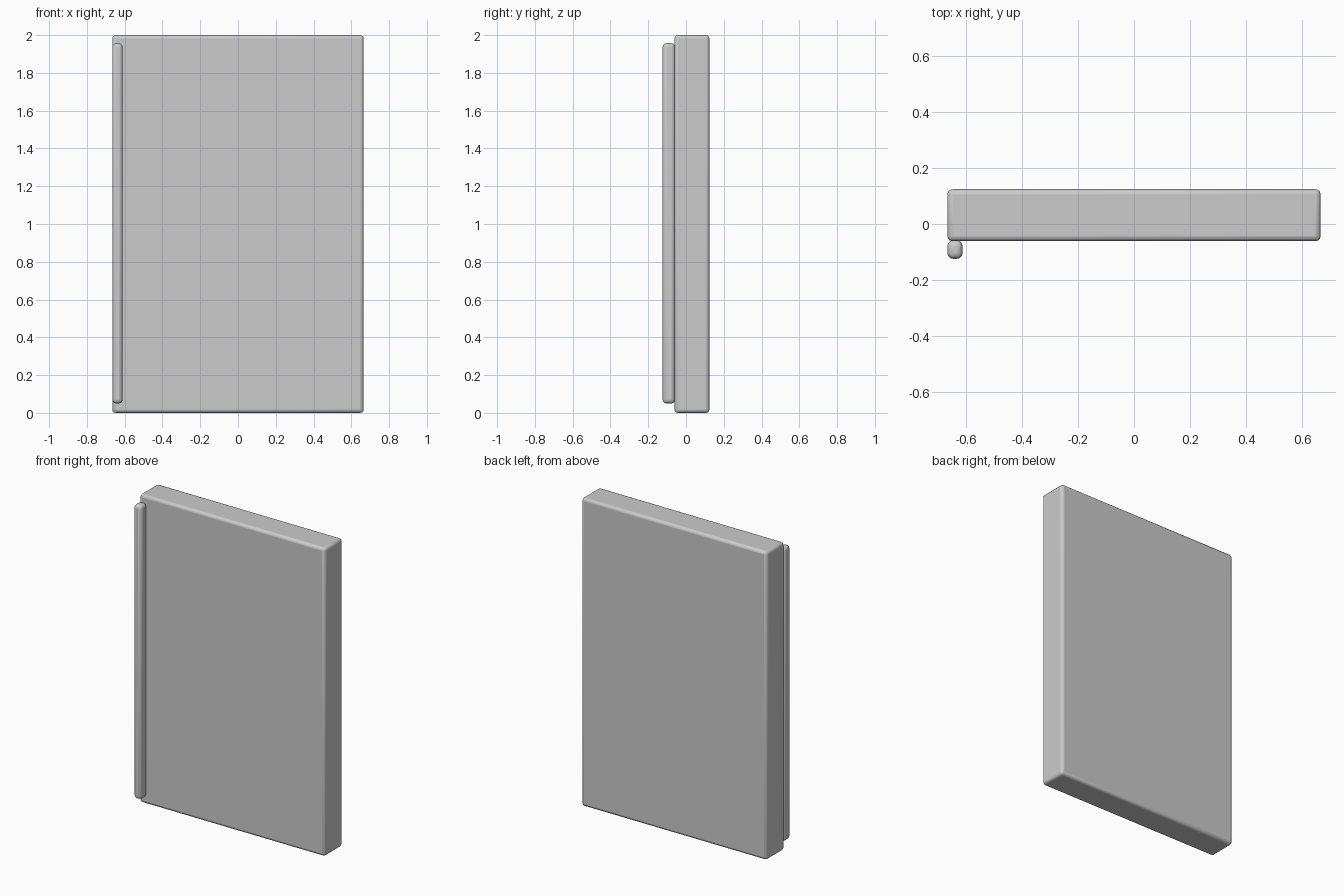
import bpy

if "Cube" in bpy.data.objects:
    bpy.data.objects.remove(bpy.data.objects["Cube"])


def rounded_box(name, lo, hi, radius, segments):
    """Box between two corners with rounded edges."""
    centre = [(a + b) / 2 for a, b in zip(lo, hi)]
    bpy.ops.mesh.primitive_cube_add(size=1, location=centre)
    obj = bpy.context.object
    obj.name = name
    obj.scale = [b - a for a, b in zip(lo, hi)]
    bpy.ops.object.transform_apply(location=False, rotation=False, scale=True)
    bevel = obj.modifiers.new("rounded_edges", "BEVEL")
    bevel.width = radius
    bevel.segments = segments
    bpy.ops.object.shade_smooth_by_angle()
    return obj


# Main door slab
rounded_box("door_panel", (-0.665, -0.061, 0), (0.665, 0.124, 2), 0.018, 3)

# Full-height grip strip along the left front edge
rounded_box("door_handle", (-0.665, -0.124, 0.05), (-0.611, -0.058, 1.957), 0.02, 3)
